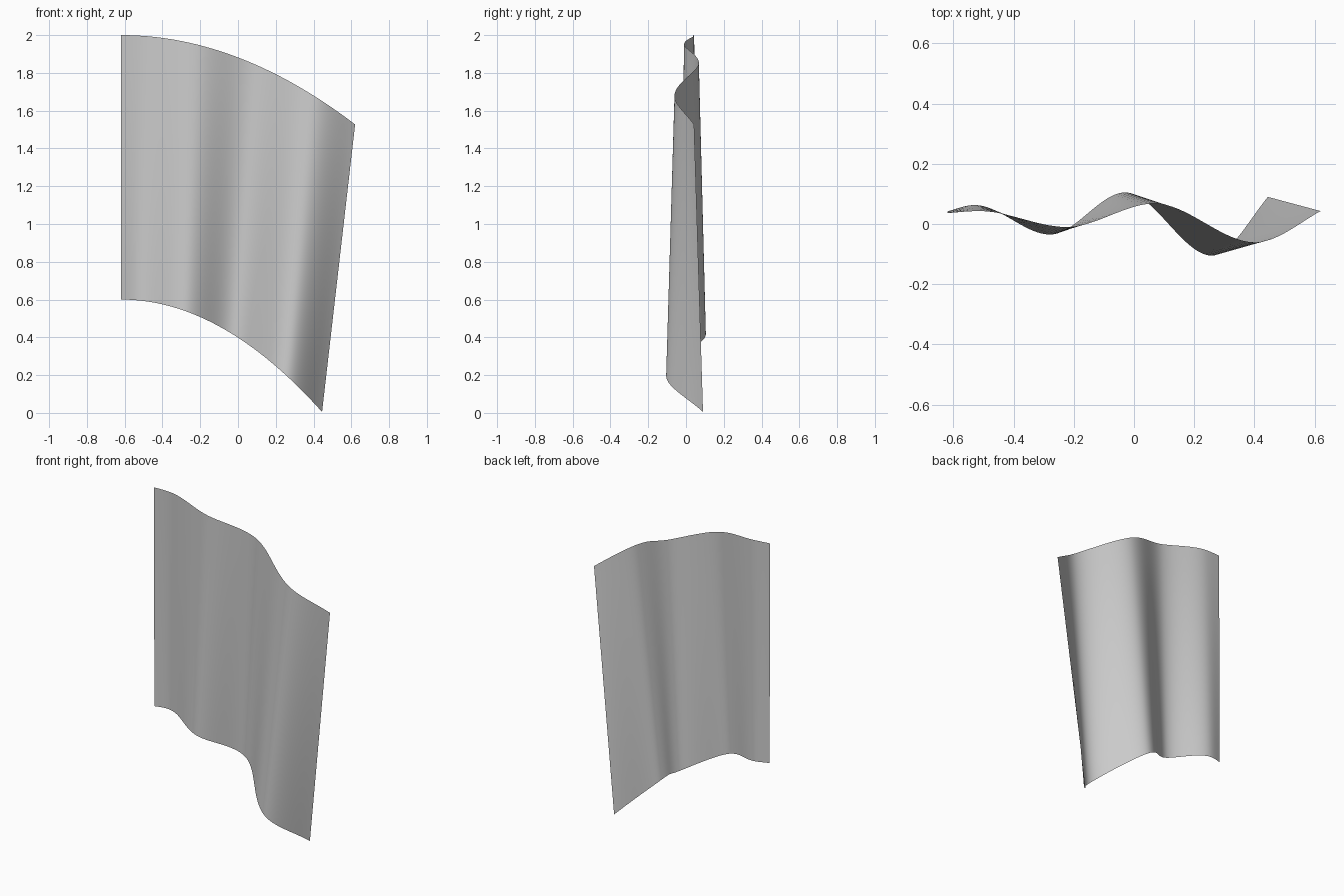
import bpy, bmesh

if "Cube" in bpy.data.objects:
    bpy.data.objects.remove(bpy.data.objects["Cube"])

COLS, ROWS = 96, 12

# Fold profile: position along the width, depth at top edge, depth at bottom edge
FOLDS = [(0.0, 0.036, 0.042), (0.085, 0.043, 0.063), (0.32, -0.010, -0.035),
         (0.555, 0.068, 0.105), (0.825, -0.061, -0.105), (1.0, 0.043, 0.090)]


def fold_depth(u, k):
    """Smooth wave through the fold points, flat at each crest and trough."""
    i = 0
    while i < len(FOLDS) - 2 and u > FOLDS[i + 1][0]:
        i += 1
    a, b = FOLDS[i], FOLDS[i + 1]
    s = (u - a[0]) / (b[0] - a[0])
    d = b[k] - a[k]
    m0 = 1.2 * d if i == 0 else 0
    m1 = 1.15 * d if i == len(FOLDS) - 2 else 0
    return (a[k] + d * (3*s*s - 2*s**3)
            + m0 * (s**3 - 2*s*s + s) + m1 * (s**3 - s*s))


# Draped sheet: ruled between the curved top and bottom edges
bm = bmesh.new()
grid = []
for i in range(COLS + 1):
    u = i / COLS
    top = (-0.62 + 1.24 * u, fold_depth(u, 1), 2.0 - 0.473 * u * u)
    bottom = (-0.62 + 1.065 * u, fold_depth(u, 2), 0.6 - 0.595 * u * u)
    grid.append([bm.verts.new([b + (t - b) * j / ROWS for t, b in zip(top, bottom)])
                 for j in range(ROWS + 1)])
for i in range(COLS):
    for j in range(ROWS):
        f = bm.faces.new((grid[i][j], grid[i+1][j], grid[i+1][j+1], grid[i][j+1]))
        f.smooth = True

mesh = bpy.data.meshes.new("draped_cloth")
bm.to_mesh(mesh)
bm.free()
bpy.context.collection.objects.link(bpy.data.objects.new("draped_cloth", mesh))
